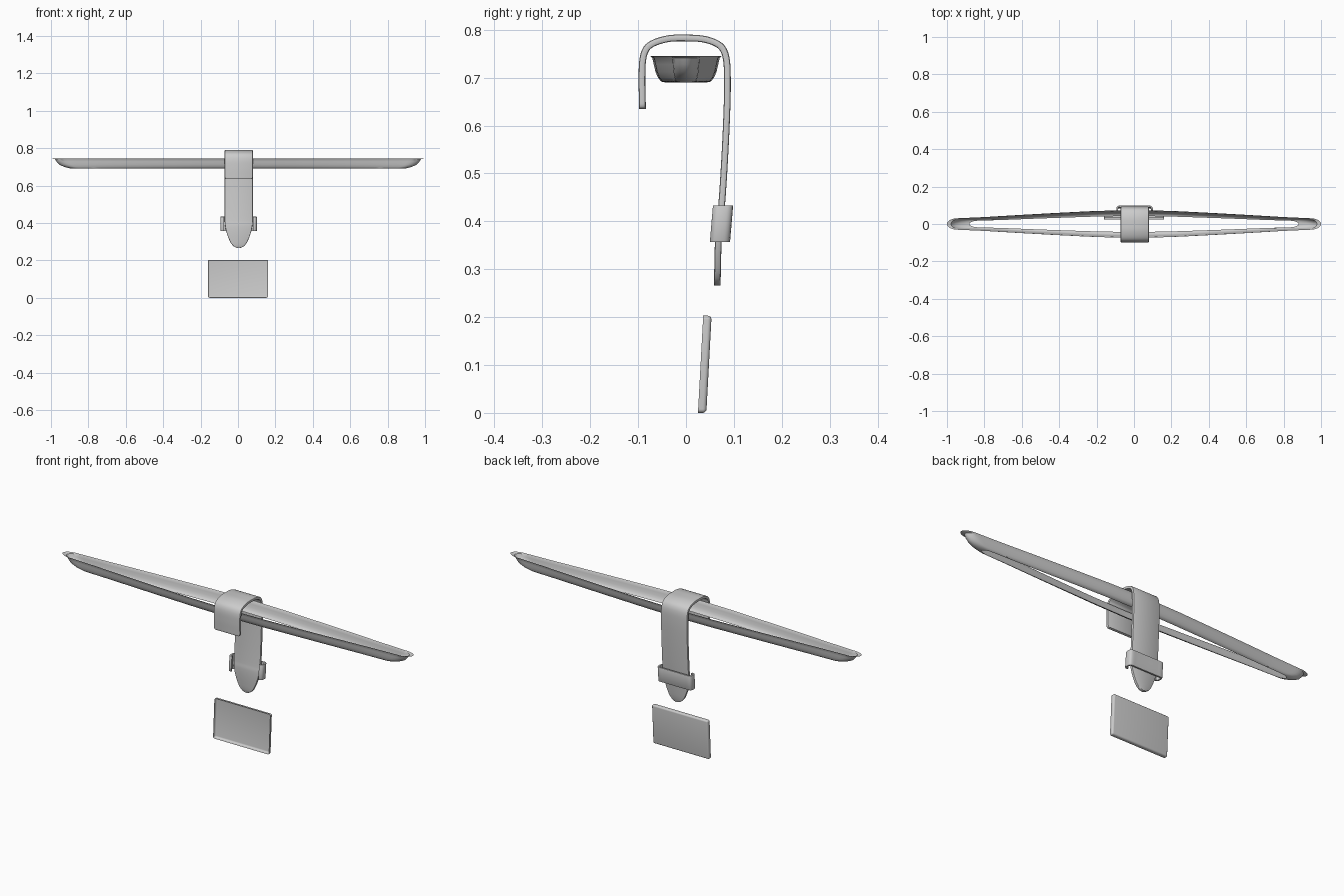
import bpy, bmesh, math
from mathutils import Vector

if "Cube" in bpy.data.objects:
    bpy.data.objects.remove(bpy.data.objects["Cube"])


def finish(name, bm, place=None):
    if place:
        for v in bm.verts:
            v.co = place(v.co)
    bmesh.ops.recalc_face_normals(bm, faces=bm.faces)
    me = bpy.data.meshes.new(name)
    bm.to_mesh(me)
    bm.free()
    ob = bpy.data.objects.new(name, me)
    bpy.context.collection.objects.link(ob)
    return ob


def smooth_path(pts, steps=5):
    # Hermite curve through the points, parametrised by chord length
    P = [Vector(p) for p in pts]
    t = [0.0]
    for a, b in zip(P, P[1:]):
        t.append(t[-1] + (b - a).length)
    n = len(P)
    M = []
    for i in range(n):
        lo, hi = max(i - 1, 0), min(i + 1, n - 1)
        M.append((P[hi] - P[lo]) / (t[hi] - t[lo]))
    out = []
    for i in range(n - 1):
        h = t[i + 1] - t[i]
        for k in range(steps):
            s = k / steps
            out.append(P[i] * (2*s**3 - 3*s**2 + 1) + M[i] * h * (s**3 - 2*s**2 + s)
                       + P[i + 1] * (3*s**2 - 2*s**3) + M[i + 1] * h * (s**3 - s**2))
    return out + [P[-1]]


def band(name, pts, thick, edge, place):
    # Flat band with softened edges; points are (a, b, half width)
    path = smooth_path(pts)
    bm = bmesh.new()
    rings = []
    for i, p in enumerate(path):
        d = path[min(i + 1, len(path) - 1)] - path[max(i - 1, 0)]
        nrm = Vector((-d.y, d.x)).normalized()
        w, h = p.z, thick / 2
        e = min(edge, w * 0.5)
        q = e * 0.3
        sec = [(w, h - e), (w - q, h - q), (w - e, h)]
        sec += [(-x, y) for x, y in reversed(sec)]
        sec += [(-x, -y) for x, y in sec]
        rings.append([bm.verts.new((p.x + nrm.x * o, p.y + nrm.y * o, s)) for s, o in sec])
    n = len(rings[0])
    for r0, r1 in zip(rings, rings[1:]):
        for j in range(n):
            bm.faces.new((r0[j], r0[(j + 1) % n], r1[(j + 1) % n], r1[j]))
    bm.faces.new(rings[0])
    bm.faces.new(rings[-1])
    return finish(name, bm, place)


# Long boat-shaped beam: open shell without a floor
WIDTHS = [(0, .074), (.2, .070), (.4, .060), (.6, .049), (.8, .037), (1, .028)]


def half_width(p):
    for (x0, w0), (x1, w1) in zip(WIDTHS, WIDTHS[1:]):
        if p <= x1:
            w = w0 + (w1 - w0) * (p - x0) / (x1 - x0)
            break
    e = max(0, (p - .95) / .05)
    return w * math.sqrt(max(0, 1 - e * e))


def beam():
    bm = bmesh.new()
    N = 60
    rings = []
    # (height, end x, width factor)
    for z, xe, f in [(.745, 1.0, 1), (.741, .978, .95), (.728, .970, .91), (.712, .955, .86),
                     (.700, .93, .79), (.692, .90, .70), (.690, .88, .58)]:
        ring = []
        for k in range(2 * N):
            p = math.cos(math.pi * k / N)
            side = 1 if k < N else -1
            ring.append(bm.verts.new((p * xe, side * half_width(min(abs(p), 1)) * f, z)))
        rings.append(ring)
    n = 2 * N
    for r0, r1 in zip(rings, rings[1:]):
        for j in range(n):
            bm.faces.new((r0[j], r0[(j + 1) % n], r1[(j + 1) % n], r1[j]))
    return finish("beam_shell", bm)


beam()

# Strap hooked over the beam, tapering to a rounded tip at the back
W = .075
strap = [(-.091, .635, .068), (-.091, .639, .073), (-.091, .647, W), (-.092, .70, W),
         (-.089, .745, W), (-.077, .767, W), (-.04, .781, W), (0, .783, W), (.04, .780, W),
         (.071, .767, W), (.083, .745, W), (.0865, .70, W), (.085, .62, W), (.079, .50, W),
         (.0725, .41, W), (.069, .385, .073), (.067, .345, .064), (.066, .30, .046),
         (.0655, .28, .032), (.0655, .27, .018), (.0655, .266, .006)]
band("hook_strap", strap, .014, .004, lambda c: Vector((c.z + .004, c.x, c.y)))

# Clip wrapped around the strap, with ends folded to the front
H = .0385
half = [(.078, .058, H), (.087, .058, H), (.0925, .064, H), (.0925, .082, H),
        (.087, .0895, H), (.06, .0905, H)]
clip = half + [(0, .0905, H)] + [(-x, y, h) for x, y, h in reversed(half)]
band("strap_clip", clip, .009, .002,
     lambda c: Vector((c.x + .003, c.y + c.z * .085, c.z + .395)))

# Shallow tray-shaped plate, open to the front and slightly tilted
bm = bmesh.new()
bmesh.ops.create_cube(bm, size=1)
for v in bm.verts:
    v.co = Vector((v.co.x * .32, (v.co.y + .5) * .0175, (v.co.z + .5) * .203))
front = [f for f in bm.faces if f.calc_center_median().y < .001]
bmesh.ops.delete(bm, geom=front, context='FACES_ONLY')
bmesh.ops.bevel(bm, geom=[e for e in bm.edges if not e.is_boundary], offset=.008,
                segments=5, profile=.5, affect='EDGES')
finish("lower_plate", bm, lambda c: Vector((c.x, c.y + .025 + c.z * .054, c.z)))

bpy.ops.object.select_all(action='SELECT')
bpy.context.view_layer.objects.active = bpy.data.objects["beam_shell"]
bpy.ops.object.shade_smooth_by_angle(angle=math.radians(40))
